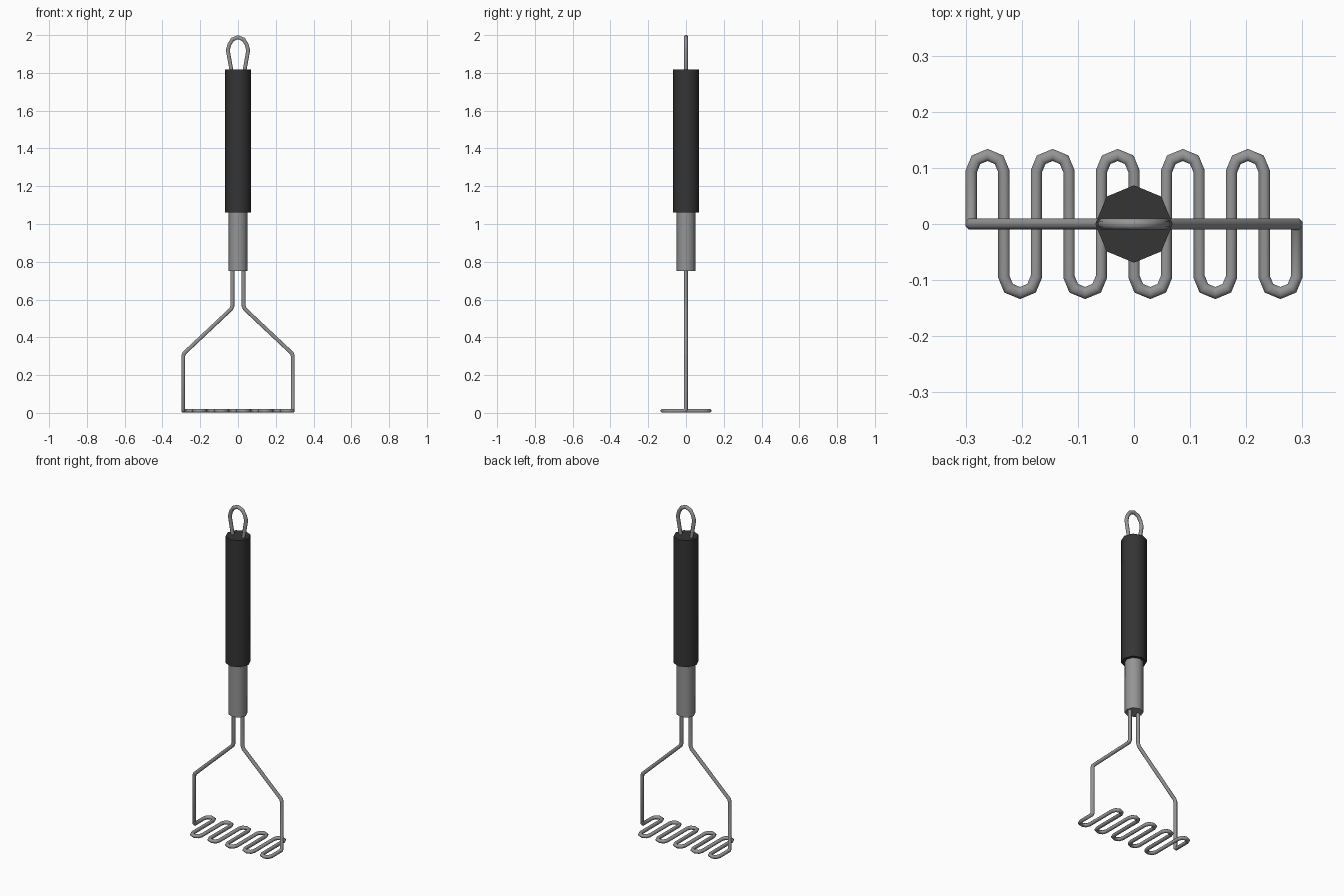
import bpy, bmesh, math
from mathutils import Vector

if "Cube" in bpy.data.objects:
    bpy.data.objects.remove(bpy.data.objects["Cube"])


def material(name, c):
    m = bpy.data.materials.new(name)
    m.diffuse_color = (c, c, c, 1)
    m.use_nodes = True
    m.node_tree.nodes["Principled BSDF"].inputs["Base Color"].default_value = m.diffuse_color
    return m


STEEL = material("brushed_steel", 0.30)
BLACK = material("black_rubber", 0.035)


def finish(bm, name, mat, angle):
    bmesh.ops.recalc_face_normals(bm, faces=bm.faces)
    me = bpy.data.meshes.new(name)
    bm.to_mesh(me)
    bm.free()
    me.materials.append(mat)
    ob = bpy.data.objects.new(name, me)
    bpy.context.collection.objects.link(ob)
    bpy.context.view_layer.objects.active = ob
    ob.select_set(True)
    bpy.ops.object.shade_smooth_by_angle(angle=math.radians(angle))
    ob.select_set(False)
    return ob


def wire(name, pts, r=0.0108, sides=8):
    """Sweep a round section along a polyline with mitred corners."""
    pts = [Vector(p) for p in pts]
    bm = bmesh.new()
    d = (pts[1] - pts[0]).normalized()
    u = d.orthogonal().normalized()
    v = d.cross(u)
    ring = [pts[0] + r * (u * math.cos(a) + v * math.sin(a))
            for a in (2 * math.pi * (i + 0.5) / sides for i in range(sides))]
    prev = [bm.verts.new(p) for p in ring]
    bm.faces.new(prev)
    for k in range(1, len(pts)):
        d = (pts[k] - pts[k - 1]).normalized()
        n = d
        if k < len(pts) - 1:
            n = (d + (pts[k + 1] - pts[k]).normalized()).normalized()
        # slide the ring along the segment onto the mitre plane
        ring = [p + d * ((pts[k] - p).dot(n) / d.dot(n)) for p in ring]
        cur = [bm.verts.new(p) for p in ring]
        for i in range(sides):
            j = (i + 1) % sides
            bm.faces.new((prev[i], prev[j], cur[j], cur[i]))
        prev = cur
    bm.faces.new(prev)
    return finish(bm, name, STEEL, 60)


def cylinder(name, r, z0, z1, mat):
    bm = bmesh.new()
    bmesh.ops.create_cone(bm, cap_ends=True, segments=8, radius1=r, radius2=r,
                          depth=z1 - z0)
    bmesh.ops.translate(bm, verts=bm.verts, vec=(0, 0, (z0 + z1) / 2))
    return finish(bm, name, mat, 60)


# handle
cylinder("grip", 0.069, 1.06, 1.818, BLACK)
cylinder("ferrule", 0.051, 0.75, 1.07, STEEL)

# hanging loop
half = [(0.034, 1.79), (0.036, 1.82), (0.054, 1.92), (0.046, 1.95), (0.029, 1.977)]
wire("hanging_loop", [(-x, 0, z) for x, z in half] + [(0, 0, 1.989)]
     + [(x, 0, z) for x, z in reversed(half)])

# side arm and masher zigzag in one continuous wire
Z, STEP, STRAIGHT = 0.011, 0.058, 0.094
arm = [(0.029, 0.78), (0.029, 0.568), (0.036, 0.55), (0.285, 0.316),
       (0.29, 0.302), (0.29, 0.019)]
path = [(-x, 0, z) for x, z in arm] + [(-0.29, 0.008, Z)]
for i in range(10):
    side = 1 if i % 2 == 0 else -1
    cx = -0.29 + STEP * (i + 0.5)
    for k in range(5):
        a = math.pi * (1 - k / 4)
        path.append((cx + STEP / 2 * math.cos(a),
                     side * (STRAIGHT + STEP / 2 * math.sin(a)), Z))
path += [(0.29, -0.008, Z)] + [(x, 0, z) for x, z in reversed(arm)]
wire("masher_wire", path)
